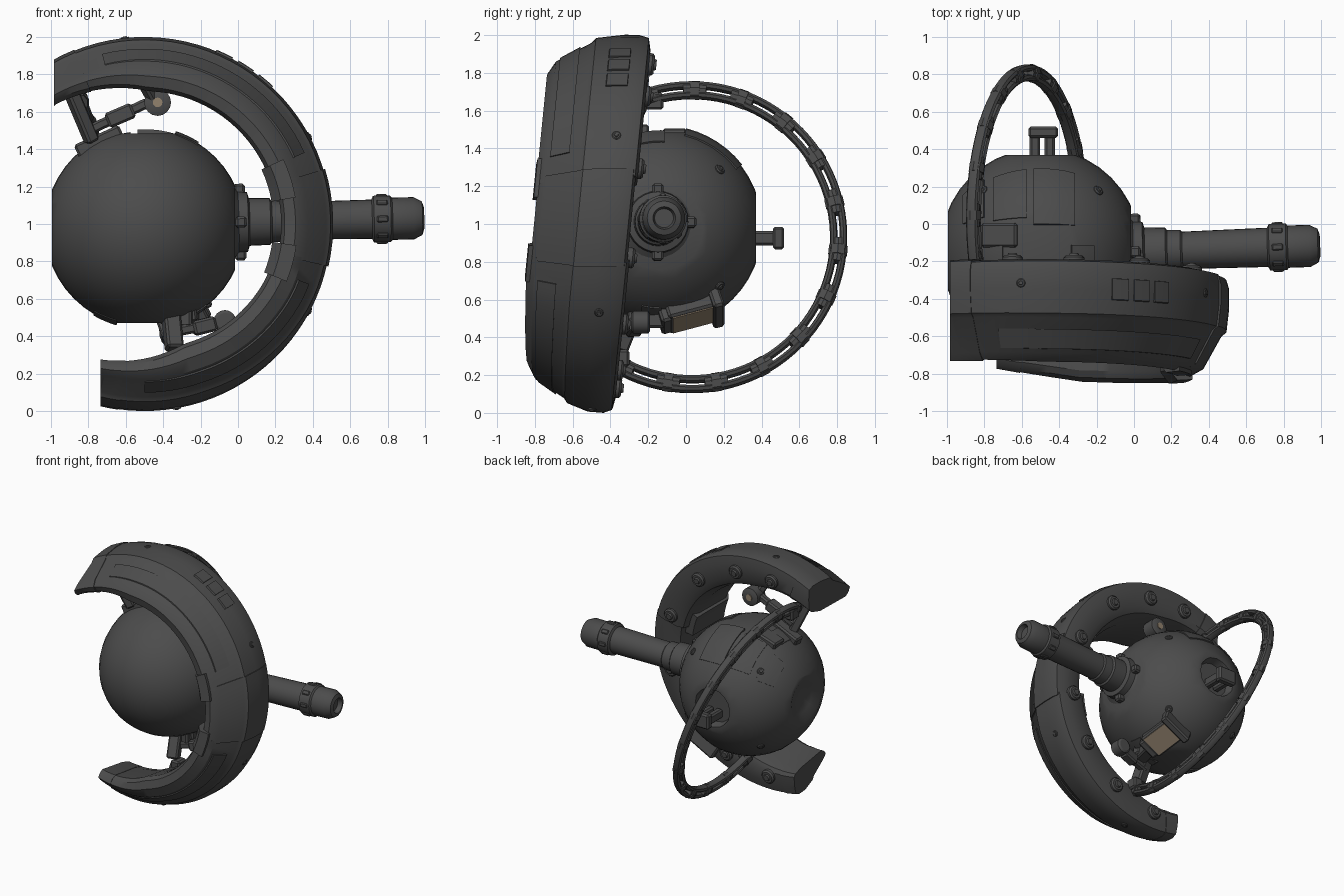
import bpy, bmesh, math
from mathutils import Vector as V, Matrix

if "Cube" in bpy.data.objects:
    bpy.data.objects.remove(bpy.data.objects["Cube"])

def material(name, col):
    m = bpy.data.materials.new(name)
    m.diffuse_color = (*col, 1)
    m.use_nodes = True
    m.node_tree.nodes["Principled BSDF"].inputs["Base Color"].default_value = m.diffuse_color
    return m

DARK = material("dark_metal", (0.072, 0.072, 0.072))
TAN = material("tan_lamp", (0.29, 0.225, 0.155))
R = math.radians
CORE = V((-0.5, -0.13, 0.98))

def finish(bm, name, mat=DARK, angle=32):
    bmesh.ops.recalc_face_normals(bm, faces=bm.faces[:])
    me = bpy.data.meshes.new(name)
    bm.to_mesh(me)
    bm.free()
    me.materials.append(mat)
    me.shade_smooth()
    me.set_sharp_from_angle(angle=R(angle))
    ob = bpy.data.objects.new(name, me)
    bpy.context.collection.objects.link(ob)
    return ob

def clip(bm, co, no, dish=None):
    """Cut away the side the normal points to, cap it, optionally sink a dish."""
    cut = bmesh.ops.bisect_plane(bm, geom=bm.verts[:] + bm.edges[:] + bm.faces[:],
                                 plane_co=co, plane_no=no, clear_outer=True)
    edges = [e for e in cut["geom_cut"] if isinstance(e, bmesh.types.BMEdge)]
    faces = bmesh.ops.contextual_create(bm, geom=edges)["faces"]
    if dish and faces:
        f = faces[0]
        for thick, depth in dish:
            bmesh.ops.inset_region(bm, faces=[f], thickness=thick)
            bmesh.ops.translate(bm, verts=f.verts[:], vec=-V(no) * depth)

def sweep(name, profile, a0, a1, n, fn, clips=(), mat=DARK):
    """Sweep a closed 2D profile over an angle range through a mapping function."""
    bm = bmesh.new()
    rows = [[bm.verts.new(fn(p, q, R(a0 + (a1 - a0) * i / n))) for p, q in profile]
            for i in range(n + 1)]
    k = len(profile)
    for r0, r1 in zip(rows, rows[1:]):
        for j in range(k):
            bm.faces.new((r0[j], r0[(j + 1) % k], r1[(j + 1) % k], r1[j]))
    bm.faces.new(rows[0])
    bm.faces.new(rows[-1])
    for co, no in clips:
        clip(bm, co, no)
    return finish(bm, name, mat)

def frame(origin, axis):
    return Matrix.Translation(origin) @ V(axis).to_track_quat('Z', 'Y').to_matrix().to_4x4()

def lathe(name, prof, origin, axis, n=24, mat=DARK):
    """Revolve (distance, radius) pairs about an axis."""
    bm = bmesh.new()
    rows = [[bm.verts.new((r * math.cos(2 * math.pi * i / n), r * math.sin(2 * math.pi * i / n), t))
             for i in range(n)] for t, r in prof]
    for r0, r1 in zip(rows, rows[1:]):
        for j in range(n):
            bm.faces.new((r0[j], r0[(j + 1) % n], r1[(j + 1) % n], r1[j]))
    bm.faces.new(rows[0])
    bm.faces.new(rows[-1])
    bm.transform(frame(origin, axis))
    return finish(bm, name, mat)

def box(name, mx, size, mat=DARK, bev=0.012):
    bm = bmesh.new()
    bmesh.ops.create_cube(bm, size=1)
    bmesh.ops.scale(bm, vec=size, verts=bm.verts[:])
    if bev:
        bmesh.ops.bevel(bm, geom=bm.edges[:], offset=bev, segments=1, affect='EDGES')
    bm.transform(mx)
    return finish(bm, name, mat, 20)

def strut(name, p, q, w):
    p, q = V(p), V(q)
    return box(name, frame((p + q) / 2, q - p), (w, w, (q - p).length))

def bolt(name, p, axis, r, h=0.03):
    lathe(name, [(-0.03, r), (h * .6, r), (h, r * .8), (h, r * .5), (h * 1.4, r * .4)], p, axis, 14)

# --- round core body, bulging forward, with flats and dishes
bm = bmesh.new()
bmesh.ops.create_uvsphere(bm, u_segments=40, v_segments=24, radius=0.535)
for v in bm.verts:
    if v.co.y < 0:
        v.co.y *= 1.12
bmesh.ops.translate(bm, verts=bm.verts[:], vec=CORE)
clip(bm, (-0.995, 0, 0), (-1, 0, 0), [(0.02, 0.0), (0.07, 0.03), (0.06, 0.012)])
clip(bm, (-0.015, 0, 0), (1, 0, 0))
clip(bm, (0, 0.37, 0), (0, 1, 0), [(0.03, 0.0), (0.02, 0.06)])
clip(bm, (0, 0, 1.485), (0, 0, 1))
clip(bm, (0, 0, 0.47), (0, 0, -1))
finish(bm, "core_body")

# --- raised panels on the core (angle runs around the x axis, 0 = back, 90 = top)
def on_core(r, lat, a):
    return CORE + r * V((math.sin(lat), math.cos(lat) * math.cos(a), math.cos(lat) * math.sin(a)))

def core_panel(name, lat0, lat1, a0, a1, h):
    lats = [lat0 + (lat1 - lat0) * i / 4 for i in range(5)]
    prof = [(0.50, R(t)) for t in lats] + [(0.535 + h, R(t)) for t in reversed(lats)]
    sweep(name, prof, a0, a1, 6, on_core)

for i, p in enumerate([(-28, -8, 38, 72, .008), (-4, 20, 38, 76, .008), (-50, -34, 35, 68, .008),
                       (18, 32, 88, 104, .008), (-36, -22, 84, 100, .008),
                       (-30, -16, 252, 268, .008), (24, 38, 256, 270, .008)]):
    core_panel(f"core_panel_{i}", *p)
for sx in (-1, 1):
    for sz in (-1, 1):
        d = V((sx, 1, sz)).normalized()
        bolt("core_bolt", CORE + d * 0.53, d, 0.028, 0.015)
box("top_hatch", Matrix.Translation((-.71, -.06, 1.43)) @ Matrix.Rotation(R(-18), 4, 'Y'), (.2, .13, .1))

# --- rear handle in the back dish
for x in (-.53, -.45):
    box("rear_handle_lug", Matrix.Translation((x, .41, .925)), (.055, .2, .075))
box("rear_handle_bar", Matrix.Translation((-.485, .49, .925)), (.16, .06, .12))

# --- side barrel with flange, muzzle ring and clips
B0, BD = V((0, -0.15, 1.01)), V((1, 0.035, 0.022)).normalized()
lathe("barrel", [(-.09, .21), (-.03, .205), (.0, .165), (.05, .16), (.06, .128), (.17, .125),
                 (.18, .112), (.25, .11), (.26, .1), (.715, .105), (.725, .125), (.815, .125),
                 (.825, .113), (.94, .113), (.985, .09), (.995, .06), (.96, .05)], B0, BD, 28)
bf = frame(B0, BD)
for i in range(8):
    rot = bf @ Matrix.Rotation(i * math.pi / 4, 4, 'Z')
    box("muzzle_clip", rot @ Matrix.Translation((.118, 0, .77)), (.03, .035, .06), bev=.006)
    if i % 2 == 0:
        box("flange_tab", rot @ Matrix.Translation((.175, 0, .01)), (.06, .06, .06))

# --- large C-shaped shield, leaning back at the top and thinning at its ends
def on_shield(r, y, a):
    d = math.degrees(a)
    k = min(1, max(0, d - 88) / 38 + max(0, -d - 72) / 36)
    low = min(1, max(0, -d - 25) / 45)
    r += max(0, min(1, (.88 - r) / .15)) * .09 * k
    r -= .035 * low * max(0, min(1, (-y - .12) / .16))
    y *= 1 - .08 * low - (.16 if d < 0 else .04) * k
    z = r * math.sin(a)
    return V((-.5 + r * math.cos(a), -.295 + y + .1 * z, 1 + z))

PROF = [(.985, .0), (1.0, -.05), (1.0, -.15), (.985, -.28), (.96, -.30), (.86, -.48), (.79, -.52),
        (.73, -.50), (.71, -.46), (.715, -.12), (.75, -.01), (.80, .015), (.92, .015)]
def scaled(s, inward=0):
    return [(.86 + (r - .86) * s - inward, -.26 + (y + .26) * s) for r, y in PROF]

sweep("shield_upper", PROF, 15, 140, 32, on_shield, [((-.98, 0, 0), (-1, 0, 0))])
sweep("shield_middle", scaled(.96, -.015), -13, 17, 8, on_shield)
sweep("shield_lower", PROF, -125, -12, 30, on_shield, [((-.73, 0, 0), (-1, 0, 0))])
# inner clamps beside the middle segment, end caps, lengthwise ribs
for a0, a1 in ((10, 25), (-22, -8)):
    sweep("shield_clamp", [(.69, -.06), (.69, -.47), (.74, -.53), (.82, -.525), (.82, -.06)], a0, a1, 4, on_shield)
sweep("upper_end_cap", scaled(1.03), 112, 140, 8, on_shield, [((-.985, 0, 0), (-1, 0, 0))])
sweep("lower_end_cap", scaled(1.02), -125, -98, 8, on_shield, [((-.735, 0, 0), (-1, 0, 0))])
for a0, a1 in ((24, 104), (-90, -20)):
    sweep("shield_front_rib", [(.92, -.36), (.937, -.36), (.88, -.46), (.86, -.46)], a0, a1, 24, on_shield)
# vent blocks on the outer rim
for a0 in (47, 54.5, 62):
    sweep("shield_vent", [(.97, -.08), (1.008, -.09), (1.006, -.2), (.97, -.21)], a0, a0 + 5.5, 3, on_shield)
# bolts along the back of the shield and on the rim
for d in (100, 78, 52, 20, -12, -38, -64, -90):
    bolt("shield_back_bolt", on_shield(.86, .012, R(d)), (0, 1, -.1), .056)
for d in (96, 28, -28, -80):
    a = R(d)
    bolt("shield_rim_bolt", on_shield(.995, -.12, a), (math.cos(a), 0, math.sin(a)), .024, .01)

# --- slotted hoop behind, in a leaning plane
def on_hoop(r, w, a):
    return (V((-.57, .03, .93)) + V((0, 1, 0)) * r * math.cos(a)
            + V((-.37, 0, 1)) * r * math.sin(a) + V((.94, 0, .35)) * w)

def hoop_oval(r, dr, dw):
    return [(r + dr * math.cos(R(t)), dw * math.sin(R(t))) for t in range(0, 360, 45)]

for rr in (.752, .804):
    sweep("hoop_rail", hoop_oval(rr, .02, .032), -122, 110, 60, on_hoop)
for i in range(13):
    a = -118 + i * 18.8
    sweep("hoop_bridge", hoop_oval(.778, .042, .034), a - 4.5, a + 4.5, 4, on_hoop)
    sweep("hoop_knuckle", hoop_oval(.778, .05, .042), a - 1.8, a + 1.8, 2, on_hoop)

# --- upper linkage between shield and core
strut("upper_arm", (-.89, -.34, 1.7), (-.78, -.28, 1.44), .07)
strut("upper_brace", (-.8, -.28, 1.5), (-.48, -.28, 1.65), .055)
strut("upper_brace_sleeve", (-.7, -.28, 1.55), (-.56, -.28, 1.61), .085)
strut("upper_foot", (-.86, -.24, 1.38), (-.62, -.24, 1.49), .09)
strut("upper_shield_mount", (-.5, -.34, 1.75), (-.45, -.29, 1.66), .06)
lathe("upper_lamp", [(-.06, .05), (-.05, .072), (.05, .072), (.06, .05)], (-.43, -.27, 1.65), (0, 1, 0), 16)
for y in (-.333, -.207):
    lathe("upper_lamp_lens", [(-.003, .026), (.003, .026)], (-.43, y, 1.65), (0, 1, 0), 12, TAN)
box("upper_hoop_block", Matrix.Translation((-.85, -.17, 1.65)), (.07, .1, .09))

# --- lower linkage
strut("lower_arm", (-.36, -.28, .53), (-.34, -.36, .33), .09)
strut("lower_brace", (-.36, -.3, .42), (-.06, -.25, .48), .055)
strut("lower_brace_sleeve", (-.24, -.28, .44), (-.12, -.26, .47), .08)
strut("lower_foot", (-.42, -.24, .5), (-.22, -.24, .52), .08)
lathe("lower_joint", [(-.05, .045), (-.04, .06), (.04, .06), (.05, .045)], (-.07, -.24, .48), (0, 1, 0), 16)
box("lower_hoop_block", Matrix.Translation((-.3, -.35, .29)), (.08, .1, .09))

# --- lamp box under the core with a tan panel
n = V((.45, .29, -.85)).normalized()
t = (V((0, 1, 0)) - n * n.y).normalized()
s = n.cross(t)
lamp = Matrix((s, t, n)).transposed().to_4x4()
lamp.translation = CORE + n * .53
box("belly_lamp_box", lamp, (.2, .26, .09))
box("belly_lamp_panel", lamp @ Matrix.Translation((0, 0, .047)), (.17, .22, .008), TAN, 0)
box("belly_lamp_bracket", lamp @ Matrix.Translation((0, .14, .01)), (.26, .06, .12))
box("belly_lamp_base", lamp @ Matrix.Translation((0, -.14, 0)), (.16, .06, .1))
strut("belly_pipe", (-.25, -.1, .5), (-.3, -.3, .5), .1)
